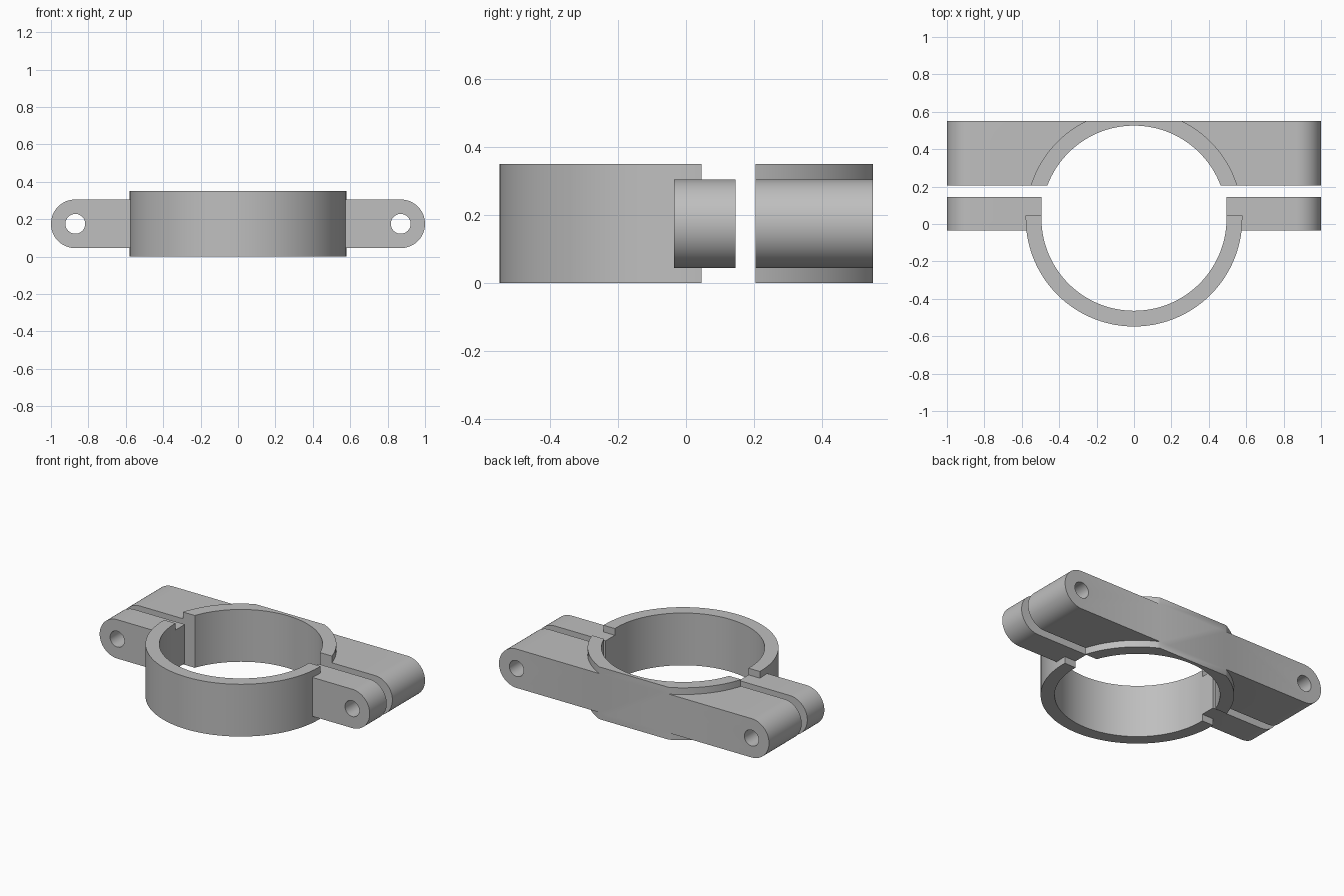
import bpy, bmesh
from math import sin, cos, radians, degrees, asin

cube = bpy.data.objects.get("Cube")
if cube:
    bpy.data.objects.remove(cube, do_unlink=True)

HEIGHT = 0.35
MID_Z = HEIGHT / 2
CENTRE_Y = 0.031
OUTER, INNER = 0.579, 0.495
LUG_R, HOLE_X, HOLE_R = 0.13, 0.87, 0.053
BACK_Y = 0.55

grey = bpy.data.materials.new("light grey metal")
grey.use_nodes = True
colour = (0.52, 0.52, 0.52, 1)
grey.diffuse_color = colour
grey.node_tree.nodes["Principled BSDF"].inputs["Base Color"].default_value = colour


def arc(cx, cy, r, start, end, steps):
    """Points along an arc, angles in degrees."""
    angles = [radians(start + (end - start) * i / steps) for i in range(steps + 1)]
    return [(cx + r * cos(a), cy + r * sin(a)) for a in angles]


def prism(name, outline, low, high, axis="z"):
    """Extrude a flat outline along z, or an x-z outline along y."""
    bm = bmesh.new()
    place = (lambda a, b: (a, b, low)) if axis == "z" else (lambda a, b: (a, low, b))
    face = bm.faces.new([bm.verts.new(place(a, b)) for a, b in outline])
    moved = bmesh.ops.extrude_face_region(bm, geom=[face])["geom"]
    step = (0, 0, high - low) if axis == "z" else (0, high - low, 0)
    bmesh.ops.translate(bm, vec=step, verts=[v for v in moved if isinstance(v, bmesh.types.BMVert)])
    bmesh.ops.recalc_face_normals(bm, faces=bm.faces)
    mesh = bpy.data.meshes.new(name)
    bm.to_mesh(mesh)
    bm.free()
    obj = bpy.data.objects.new(name, mesh)
    bpy.context.collection.objects.link(obj)
    return obj


def combine(obj, tool, operation):
    """Apply a boolean and discard the tool."""
    mod = obj.modifiers.new("boolean", "BOOLEAN")
    mod.object, mod.operation, mod.solver = tool, operation, "EXACT"
    bpy.context.view_layer.objects.active = obj
    bpy.ops.object.modifier_apply(modifier=mod.name)
    bpy.data.objects.remove(tool, do_unlink=True)


def clamp_half(name, body, bore, low_y, high_y):
    """Round body with a lug bar across it, bored out and drilled for bolts."""
    obj = prism(name, body, 0, HEIGHT)
    end = 1 - LUG_R
    bar = arc(end, MID_Z, LUG_R, -90, 90, 32) + arc(-end, MID_Z, LUG_R, 90, 270, 32)
    combine(obj, prism("lug_bar", bar, low_y, high_y, "y"), "UNION")
    combine(obj, prism("bore_cutter", bore, -0.2, HEIGHT + 0.2), "DIFFERENCE")
    for side in (-1, 1):
        hole = arc(side * HOLE_X, MID_Z, HOLE_R, 0, 351, 39)
        combine(obj, prism("bolt_cutter", hole, low_y - 0.1, high_y + 0.1, "y"), "DIFFERENCE")
    obj.data.materials.clear()
    obj.data.materials.append(grey)
    bpy.ops.object.select_all(action="DESELECT")
    obj.select_set(True)
    bpy.context.view_layer.objects.active = obj
    bpy.ops.object.shade_smooth_by_angle(angle=radians(30))


# Front half: a half ring with short straight ends and thin lugs
half_ring = arc(0, CENTRE_Y, OUTER, 180, 360, 72) + [(OUTER, 0.046), (-OUTER, 0.046)]
slot = arc(0, CENTRE_Y, INNER, 180, 360, 72) + [(INNER, 0.4), (-INNER, 0.4)]
clamp_half("front_clamp_half", half_ring, slot, -0.035, 0.145)

# Back half: a shorter arc trimmed flat at the back, with deep lugs
BACK_LOW = 0.205
first = degrees(asin((BACK_LOW - CENTRE_Y) / OUTER))
last = degrees(asin((BACK_Y - CENTRE_Y) / OUTER))
trimmed_arc = (arc(0, CENTRE_Y, OUTER, first, last, 24)
               + arc(0, CENTRE_Y, OUTER, 180 - last, 180 - first, 24))
bore = arc(0, CENTRE_Y, INNER, 0, 357.5, 143)
clamp_half("back_clamp_half", trimmed_arc, bore, BACK_LOW, BACK_Y)
